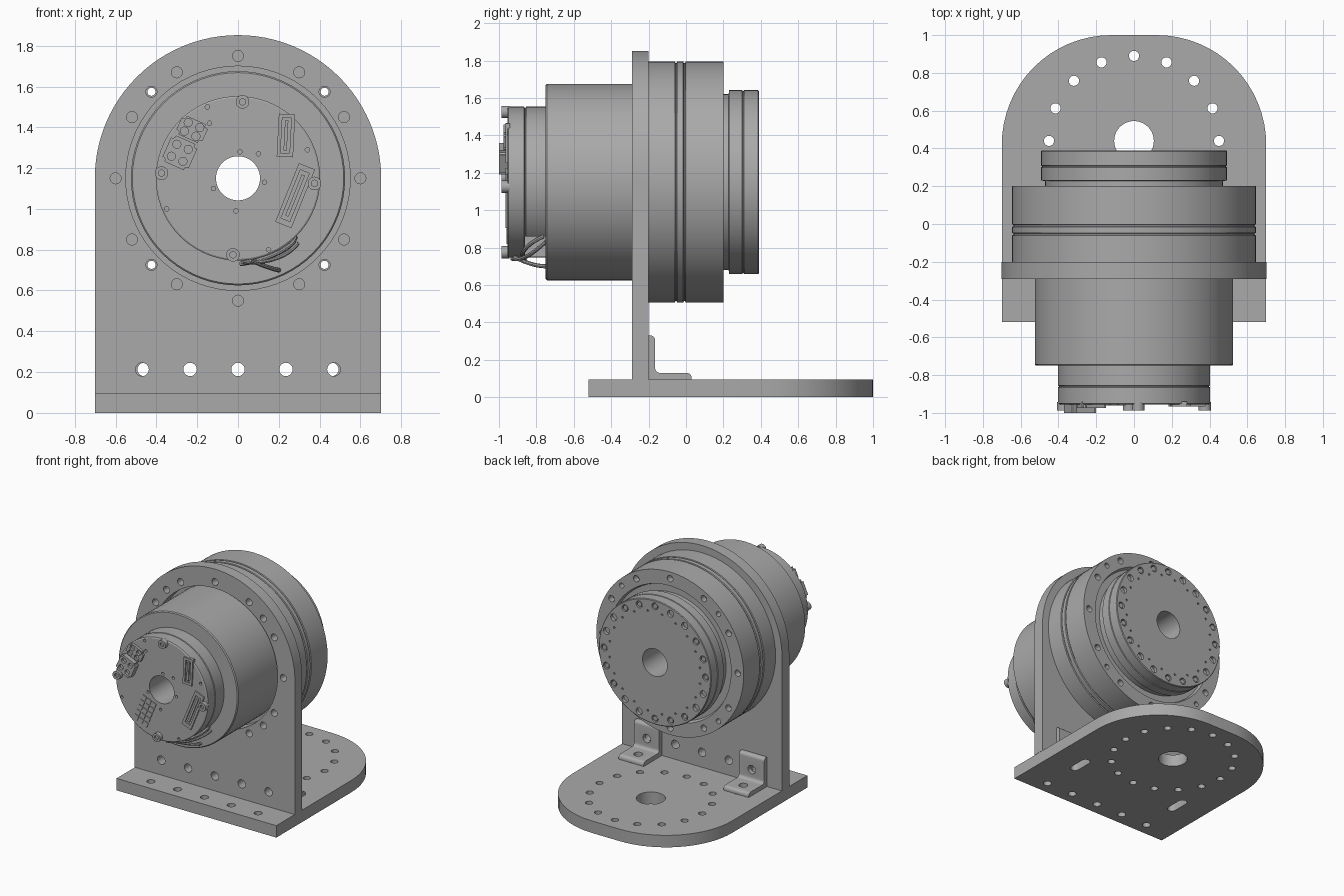
import bpy, bmesh
from math import pi, sin, cos, radians
from mathutils import Matrix, Vector

if "Cube" in bpy.data.objects:
    bpy.data.objects.remove(bpy.data.objects["Cube"])

AXIS_Z = 1.15
grey = bpy.data.materials.new("machined_grey")
grey.use_nodes = True
grey.diffuse_color = (0.4, 0.4, 0.4, 1)
grey.node_tree.nodes["Principled BSDF"].inputs["Base Color"].default_value = (0.4, 0.4, 0.4, 1)
parts = []


def finish(name, bm):
    bmesh.ops.recalc_face_normals(bm, faces=bm.faces)
    me = bpy.data.meshes.new(name)
    bm.to_mesh(me)
    bm.free()
    me.materials.append(grey)
    ob = bpy.data.objects.new(name, me)
    bpy.context.collection.objects.link(ob)
    parts.append(ob)
    return ob


def rod(bm, c, r, depth, axis="Y", seg=20):
    turn = Matrix.Rotation(pi / 2, 4, "X") if axis == "Y" else Matrix()
    bmesh.ops.create_cone(bm, cap_ends=True, segments=seg, radius1=r, radius2=r,
                          depth=depth, matrix=Matrix.Translation(c) @ turn)


def box(bm, c, size, tilt=0):
    m = Matrix.Translation(c) @ Matrix.Rotation(radians(tilt), 4, "Y") @ Matrix.Diagonal((*size, 1))
    bmesh.ops.create_cube(bm, size=1, matrix=m)


def prism(name, pts, move):
    bm = bmesh.new()
    face = bm.faces.new([bm.verts.new(p) for p in pts])
    new = bmesh.ops.extrude_face_region(bm, geom=[face])["geom"]
    bmesh.ops.translate(bm, vec=move, verts=[v for v in new if isinstance(v, bmesh.types.BMVert)])
    return finish(name, bm)


def lathe(name, profile, bore=0.108, seg=72):
    # profile of (y, radius) turned about the motor axis, with a central bore
    pts = [(profile[0][0], bore)] + profile + [(profile[-1][0], bore)]
    bm = bmesh.new()
    rings = [[bm.verts.new((r * sin(2 * pi * i / seg), y, AXIS_Z + r * cos(2 * pi * i / seg)))
              for i in range(seg)] for y, r in pts]
    for a, b in zip(rings, rings[1:] + rings[:1]):
        for i in range(seg):
            j = (i + 1) % seg
            bm.faces.new((a[i], a[j], b[j], b[i]))
    return finish(name, bm)


def cut(ob, bm):
    cutter = finish("cutter", bm)
    parts.remove(cutter)
    cutter.hide_render = True
    mod = ob.modifiers.new("cut", "BOOLEAN")
    mod.operation, mod.solver, mod.object = "DIFFERENCE", "EXACT", cutter
    dg = bpy.context.evaluated_depsgraph_get()
    me = bpy.data.meshes.new_from_object(ob.evaluated_get(dg))
    ob.modifiers.clear()
    ob.data = me
    bpy.data.objects.remove(cutter)


def arc(cx, cy, r, a0, a1, n=16):
    return [(cx + r * cos(radians(a0 + (a1 - a0) * i / n)),
             cy + r * sin(radians(a0 + (a1 - a0) * i / n))) for i in range(n + 1)]


def ring(r, angles, y):
    return [(r * sin(radians(a)), y, AXIS_Z + r * cos(radians(a))) for a in angles]


ROW = [-0.47, -0.235, 0, 0.235, 0.47]
BOLTS = range(0, 360, 30)
DOWELS = range(45, 360, 90)

# Base plate with rounded rear corners, hole circle and slots
outline = [(-0.7, -0.52), (0.7, -0.52)] + arc(0.12, 0.42, 0.58, 0, 90) + arc(-0.12, 0.42, 0.58, 90, 180)
base = prism("base_plate", [(x, y, 0) for x, y in outline], (0, 0, 0.095))
bm = bmesh.new()
rod(bm, (0, 0.44, 0.05), 0.105, 0.3, "Z", 40)
for i in range(16):
    a = i * pi / 8
    rod(bm, (0.45 * sin(a), 0.44 + 0.45 * cos(a), 0.05), 0.027, 0.3, "Z")
for x in ROW:
    rod(bm, (x, -0.42, 0.05), 0.03, 0.3, "Z")
cut(base, bm)
for x in (-0.46, 0.46):
    slot = arc(x, 0.0, 0.033, 0, 180, 8) + arc(x, -0.12, 0.033, 180, 360, 8)
    bm = bmesh.new()
    f = bm.faces.new([bm.verts.new((p, q, -0.1)) for p, q in slot])
    new = bmesh.ops.extrude_face_region(bm, geom=[f])["geom"]
    bmesh.ops.translate(bm, vec=(0, 0, 0.3), verts=[v for v in new if isinstance(v, bmesh.types.BMVert)])
    cut(base, bm)

# Upright mounting plate with arched top
outline = [(-0.702, 0.095), (0.702, 0.095)] + arc(0, AXIS_Z, 0.702, 0, 180, 48)
upright = prism("upright_plate", [(x, -0.29, z) for x, z in outline], (0, 0.09, 0))
bm = bmesh.new()
rod(bm, (0, -0.25, AXIS_Z), 0.55, 0.3, seg=72)
for x in ROW:
    rod(bm, (x, -0.25, 0.213), 0.033, 0.3)
for c in ring(0.6, list(BOLTS) + list(DOWELS), -0.25):
    rod(bm, c, 0.027, 0.3)
cut(upright, bm)

# Angle brackets behind the upright
side = ([(-0.2, 0.095), (0.03, 0.095)] + arc(0.005, 0.105, 0.025, 0, 90, 6)
        + arc(-0.14, 0.155, 0.025, 270, 180, 6) + arc(-0.19, 0.305, 0.025, 0, 90, 6) + [(-0.2, 0.33)])
for s, label in ((1, "left"), (-1, "right")):
    bracket = prism(label + "_bracket", [(s * 0.46 - 0.11, y, z) for y, z in side], (0.22, 0, 0))
    bm = bmesh.new()
    rod(bm, (s * 0.46, -0.18, 0.213), 0.033, 0.1)
    rod(bm, (s * 0.46, -0.06, 0.11), 0.033, 0.1, "Z")
    cut(bracket, bm)

# Gear housing with seam grooves and a recess around the output
gear = lathe("gear_housing", [(-0.2, 0.645), (-0.06, 0.645), (-0.057, 0.637), (-0.05, 0.637), (-0.047, 0.645),
                              (-0.015, 0.645), (-0.012, 0.637), (-0.005, 0.637), (-0.002, 0.645),
                              (0.2, 0.645), (0.2, 0.535), (0.17, 0.525), (0.17, 0.3)])
bm = bmesh.new()
for c in ring(0.6, DOWELS, 0):
    rod(bm, c, 0.02, 1)
for c in ring(0.592, BOLTS, 0.2):
    rod(bm, c, 0.025, 0.1)
cut(gear, bm)

# Output flange with bolt circle
flange = lathe("output_flange", [(0.16, 0.47), (0.228, 0.47), (0.23, 0.492), (0.3, 0.492), (0.303, 0.486),
                                 (0.307, 0.486), (0.31, 0.492), (0.385, 0.492), (0.39, 0.487)])
bm = bmesh.new()
for c in ring(0.445, range(0, 360, 18), 0.39):
    rod(bm, c, 0.027, 0.05)
for c in ring(0.4, range(9, 360, 18), 0.39):
    rod(bm, c, 0.008, 0.04, seg=10)
cut(flange, bm)
bm = bmesh.new()
for i, c in enumerate(ring(0.445, range(0, 360, 18), 0.37)):
    if i % 5 < 3:
        rod(bm, c, 0.021, 0.03, seg=6)
finish("output_bolts", bm)

# Motor housing and front electronics cap
lathe("motor_housing", [(-0.75, 0.518), (-0.743, 0.525), (-0.19, 0.525)])
cap = lathe("electronics_cap", [(-0.955, 0.395), (-0.95, 0.403), (-0.865, 0.403), (-0.862, 0.396),
                                (-0.858, 0.396), (-0.855, 0.403), (-0.74, 0.403)])
PINS = [(-0.15, 1.5), (0.01, 1.28), (0.13, 1.13), (0.34, 1.29), (0.15, 0.8), (-0.12, 1.1),
        (-0.35, 1.0), (0.1, 1.27), (-0.01, 0.99), (-0.14, 1.42)]
CONNECTORS = [(0.235, 1.36, 0.08, 0.21, 3), (0.28, 1.065, 0.085, 0.31, 22)]
bm = bmesh.new()
box(bm, (0.2, -0.805, 0.78), (0.3, 0.11, 0.16))
for x, z in PINS:
    rod(bm, (x, -0.955, z), 0.011, 0.05, seg=12)
cut(cap, bm)

# Flat connector housings with sunken sockets on the left side
for n, (x, z, w, h, tilt) in enumerate(CONNECTORS):
    bm = bmesh.new()
    box(bm, (x, -0.953, z), (w, 0.026, h), tilt)
    ob = finish("flat_connector_%d" % n, bm)
    bm = bmesh.new()
    box(bm, (x, -0.962, z), (w * 0.55, 0.024, h * 0.82), tilt)
    cut(ob, bm)
    bm = bmesh.new()
    box(bm, (x, -0.955, z), (w * 0.2, 0.02, h * 0.7), tilt)
    finish("connector_tongue_%d" % n, bm)

# Tall power plugs on the right side, each with a grid of sockets
for n, (x, z, w, h, tilt, front) in enumerate([(-0.285, 1.275, 0.14, 0.14, 24, -1.0),
                                               (-0.225, 1.39, 0.14, 0.1, 24, -0.975)]):
    bm = bmesh.new()
    box(bm, (x, (front - 0.94) / 2, z), (w, -0.94 - front, h), tilt)
    bmesh.ops.bevel(bm, geom=[e for e in bm.edges if abs((e.verts[0].co - e.verts[1].co).y) > 0.01],
                    offset=0.018, segments=3, affect="EDGES")
    plug = finish("power_plug_%d" % n, bm)
    bm = bmesh.new()
    spin = Matrix.Rotation(radians(tilt), 3, "Y")
    for i in (-1, 1):
        for k in (-1, 1):
            p = spin @ Vector((i * w * 0.22, 0, k * h * 0.23))
            rod(bm, (x + p.x, front, z + p.z), 0.02, 0.04, seg=16)
    cut(plug, bm)

# Terminal strip of small overlapping pads
bm = bmesh.new()
spin = Matrix.Rotation(radians(22), 3, "Y")
for i in range(3):
    for k in range(5):
        p = spin @ Vector(((i - 1) * 0.045, 0, (k - 2) * 0.046))
        box(bm, (p.x - 0.145, -0.955, p.z + 0.945), (0.036, 0.012, 0.036), 22)
finish("terminal_strip", bm)

# Cap screws with hex recess
for n, (x, z) in enumerate([(0.022, 1.525), (-0.375, 1.175), (0.375, 1.125), (-0.025, 0.775)]):
    bm = bmesh.new()
    rod(bm, (x, -0.965, z), 0.033, 0.045, seg=24)
    ob = finish("cap_screw_%d" % n, bm)
    bm = bmesh.new()
    rod(bm, (x, -0.988, z), 0.017, 0.03, seg=6)
    cut(ob, bm)

# Loose wires under the cap
WIRES = [[(0.28, -0.76, 0.86), (0.28, -0.86, 0.82), (0.16, -0.9, 0.75), (0.01, -0.86, 0.73)],
         [(0.29, -0.75, 0.83), (0.24, -0.83, 0.76), (0.13, -0.87, 0.73), (0.02, -0.93, 0.74)],
         [(0.06, -0.92, 0.75), (0.12, -0.86, 0.72), (0.19, -0.8, 0.7), (0.2, -0.75, 0.7)]]
for n, path in enumerate(WIRES):
    cu = bpy.data.curves.new("wire", "CURVE")
    cu.dimensions, cu.bevel_depth, cu.bevel_resolution, cu.use_fill_caps = "3D", 0.011, 2, True
    sp = cu.splines.new("NURBS")
    sp.points.add(len(path) - 1)
    for pt, co in zip(sp.points, path):
        pt.co = (*co, 1)
    sp.use_endpoint_u, sp.order_u = True, 4
    tmp = bpy.data.objects.new("wire", cu)
    bpy.context.collection.objects.link(tmp)
    me = bpy.data.meshes.new_from_object(tmp.evaluated_get(bpy.context.evaluated_depsgraph_get()))
    bpy.data.objects.remove(tmp)
    bm = bmesh.new()
    bm.from_mesh(me)
    finish("wire_%d" % n, bm)

# Smooth round surfaces, keep machined edges crisp
bpy.ops.object.select_all(action="DESELECT")
for ob in parts:
    ob.select_set(True)
bpy.context.view_layer.objects.active = parts[0]
bpy.ops.object.shade_smooth_by_angle(angle=radians(30))
